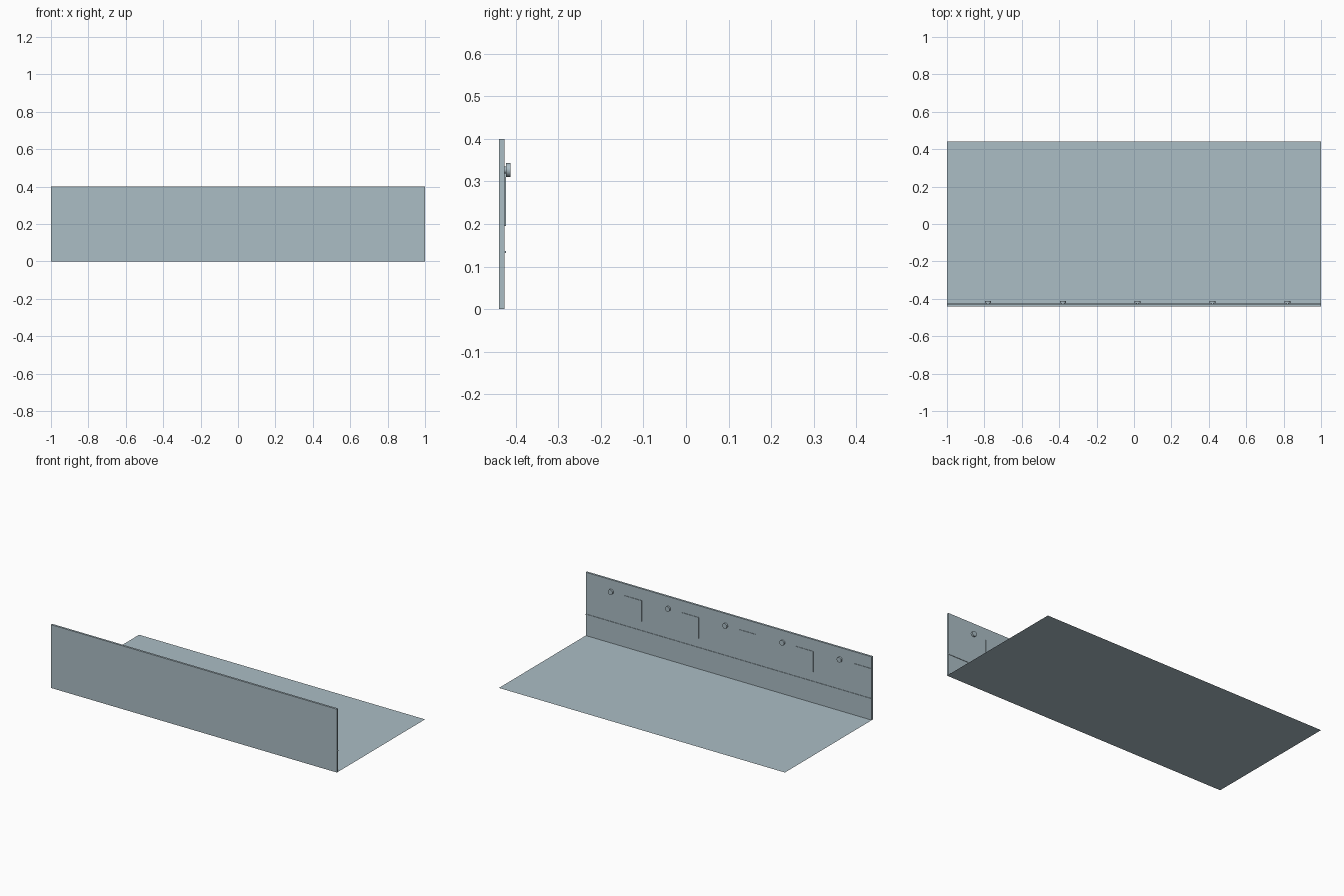
import bpy
import bmesh
from math import radians
from mathutils import Matrix

cube = bpy.data.objects.get("Cube")
if cube:
    bpy.data.objects.remove(cube, do_unlink=True)

# One flat colour for everything
paint = bpy.data.materials.new("pale blue grey")
paint.use_nodes = True
colour = (0.41, 0.51, 0.56, 1)
paint.diffuse_color = colour
paint.node_tree.nodes["Principled BSDF"].inputs["Base Color"].default_value = colour


def finish(name, bm):
    mesh = bpy.data.meshes.new(name)
    bm.to_mesh(mesh)
    bm.free()
    mesh.materials.append(paint)
    obj = bpy.data.objects.new(name, mesh)
    bpy.context.collection.objects.link(obj)
    return obj


def box(name, low, high):
    bm = bmesh.new()
    size = [b - a for a, b in zip(low, high)]
    mid = [(a + b) / 2 for a, b in zip(low, high)]
    bmesh.ops.create_cube(bm, size=1, matrix=Matrix.Translation(mid) @ Matrix.Diagonal((*size, 1)))
    return finish(name, bm)


def disc(bm, x, z, radius, y0, y1):
    # Cylinder lying along y
    place = Matrix.Translation((x, (y0 + y1) / 2, z)) @ Matrix.Rotation(radians(90), 4, "X")
    bmesh.ops.create_cone(bm, cap_ends=True, segments=24, radius1=radius,
                          radius2=radius, depth=y1 - y0, matrix=place)


FRONT, BACK = -0.44, 0.44
WALL = -0.427          # inner face of the wall
RELIEF = WALL + 0.003  # raised details on the wall

# Floor sheet and upright wall
bm = bmesh.new()
bmesh.ops.create_grid(bm, x_segments=1, y_segments=1, size=1,
                      matrix=Matrix.Diagonal((1, BACK, 1, 1)))
finish("floor", bm)
box("wall", (-1, FRONT, 0), (1, WALL, 0.4))

# Narrow rail along the inner face
box("wall_rail", (-1, WALL, 0.132), (1, RELIEF, 0.137))

# Repeating hooks, each with a notice plate beside it
for i in range(5):
    x = 0.82 - 0.4 * i
    bm = bmesh.new()
    disc(bm, x, 0.327, 0.008, WALL, RELIEF)
    disc(bm, x, 0.327, 0.016, RELIEF, WALL + 0.014)
    hook = finish(f"wall_knob_{i + 1}", bm)
    bpy.ops.object.select_all(action="DESELECT")
    hook.select_set(True)
    bpy.context.view_layer.objects.active = hook
    bpy.ops.object.shade_smooth_by_angle(angle=radians(30))
    box(f"wall_plate_{i + 1}", (x - 0.212, WALL, 0.195), (x - 0.092, RELIEF, 0.326))
